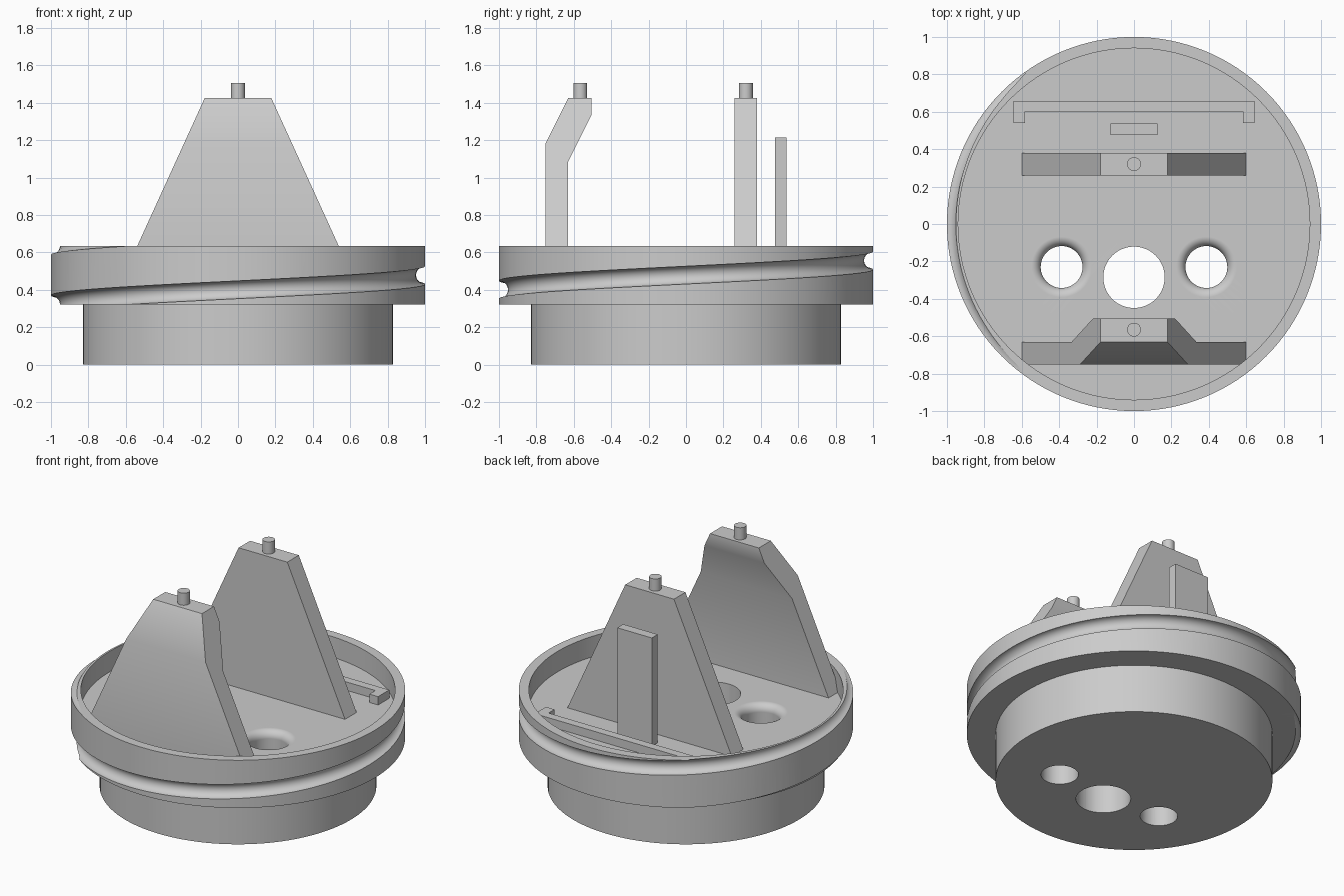
import bpy, bmesh
from math import sin, cos, pi, radians

if "Cube" in bpy.data.objects:
    bpy.data.objects.remove(bpy.data.objects["Cube"], do_unlink=True)

grey = bpy.data.materials.new("plain grey")
grey.use_nodes = True
grey.diffuse_color = (0.6, 0.6, 0.6, 1)
grey.node_tree.nodes["Principled BSDF"].inputs["Base Color"].default_value = (0.6, 0.6, 0.6, 1)

FLOOR, RIM, TOP = 0.5, 0.635, 1.425
SUNK = FLOOR - 0.01


def finish(bm, name):
    bmesh.ops.recalc_face_normals(bm, faces=bm.faces)
    mesh = bpy.data.meshes.new(name)
    bm.to_mesh(mesh)
    bm.free()
    mesh.materials.append(grey)
    obj = bpy.data.objects.new(name, mesh)
    bpy.context.collection.objects.link(obj)
    return obj


def revolve(name, profile, x=0, y=0, steps=128):
    """Spin a radius/height profile that starts and ends on the axis."""
    bm = bmesh.new()
    verts = [bm.verts.new((r, 0, z)) for r, z in profile]
    edges = [bm.edges.new(pair) for pair in zip(verts, verts[1:])]
    bmesh.ops.spin(bm, geom=verts + edges, cent=(0, 0, 0), axis=(0, 0, 1),
                   angle=2 * pi, steps=steps)
    bmesh.ops.remove_doubles(bm, verts=bm.verts, dist=0.0001)
    bmesh.ops.translate(bm, verts=bm.verts, vec=(x, y, 0))
    return finish(bm, name)


def rod(name, r, z0, z1, x=0, y=0, steps=32):
    return revolve(name, [(0, z0), (r, z0), (r, z1), (0, z1)], x, y, steps)


def extrude(name, outline, half_width):
    """Sweep a y/z outline across x, with half width as a function of z."""
    bm = bmesh.new()
    left, right = ([bm.verts.new((s * half_width(z), y, z)) for y, z in outline] for s in (1, -1))
    bm.faces.new(left)
    bm.faces.new(right[::-1])
    for i in range(len(outline)):
        bm.faces.new((left[i - 1], left[i], right[i], right[i - 1]))
    return finish(bm, name)


def smooth(obj):
    bpy.ops.object.select_all(action="DESELECT")
    obj.select_set(True)
    bpy.context.view_layer.objects.active = obj
    bpy.ops.object.shade_smooth_by_angle(angle=radians(30))


def helix_tube(name, radius, start, end, steps=200, sides=24):
    """Round tube that climbs once around the rim per turn."""
    bm = bmesh.new()
    rings = []
    for i in range(steps + 1):
        t = start + (end - start) * i / steps
        height = 0.4 + 0.3125 * t / (2 * pi)
        ring = []
        for k in range(sides):
            a = 2 * pi * (k + 0.5) / sides
            r = 1 + radius * cos(a)
            ring.append(bm.verts.new((r * sin(t), -r * cos(t), height + radius * sin(a))))
        rings.append(ring)
    for a, b in zip(rings, rings[1:]):
        for k in range(sides):
            bm.faces.new((a[k - 1], a[k], b[k], b[k - 1]))
    bm.faces.new(rings[0])
    bm.faces.new(rings[-1])
    return finish(bm, name)


# Stepped round base with a raised rim
base = revolve("base", [(0, 0), (0.828, 0), (0.828, 0.32), (1, 0.32), (1, RIM),
                        (0.94, RIM), (0.94, FLOOR), (0, FLOOR)])

# Spiral groove, centre hole and two holes with rounded mouths
cutters = [helix_tube("groove_cutter", 0.048, -pi, 2 * pi),
           rod("centre_hole_cutter", 0.164, -0.1, 0.8, 0, -0.285, 64)]
mouth = [(0.162 - 0.05 * cos(a), FLOOR - 0.05 + 0.05 * sin(a))
         for a in (pi / 2 * i / 8 for i in range(9))]
for side, x in (("left", 0.387), ("right", -0.387)):
    profile = [(0, -0.1), (0.112, -0.1)] + mouth + [(0.162, 0.8), (0, 0.8)]
    cutters.append(revolve(side + "_hole_cutter", profile, x, -0.23, 48))

bpy.context.view_layer.objects.active = base
for cutter in cutters:
    cutter.hide_render = True
    mod = base.modifiers.new("cut", "BOOLEAN")
    mod.operation = "DIFFERENCE"
    mod.solver = "EXACT"
    mod.object = cutter
    bpy.ops.object.modifier_apply(modifier=mod.name)
for cutter in cutters:
    bpy.data.objects.remove(cutter, do_unlink=True)
smooth(base)
weighted = base.modifiers.new("even_shading", "WEIGHTED_NORMAL")
weighted.keep_sharp = True


# Tapered uprights: straight one behind, cranked one in front
def taper(z):
    return 0.178 + (TOP - z) * 0.456


extrude("rear_upright", [(0.26, SUNK), (0.26, TOP), (0.38, TOP), (0.38, SUNK)], taper)
front = extrude("front_upright",
                [(-0.752, SUNK), (-0.752, 1.18), (-0.63, TOP), (-0.505, TOP),
                 (-0.505, 1.335), (-0.63, 1.085), (-0.63, SUNK)], taper)
smooth(front)

# Pins on top of the uprights
for name, y in (("rear_pin", 0.32), ("front_pin", -0.565)):
    smooth(rod(name, 0.037, TOP - 0.02, 1.505, 0, y))


# Flat post behind the rear upright
def block(name, y0, y1, top, half):
    return extrude(name, [(y0, SUNK), (y0, top), (y1, top), (y1, SUNK)], lambda z: half)


block("post", 0.475, 0.537, 1.215, 0.126)

# Low rail with a hook at each end
RAIL_TOP = 0.555
bm = bmesh.new()
plan = [(0.645, 0.657), (0.645, 0.54), (0.582, 0.54), (0.582, 0.602)]
plan += [(-x, y) for x, y in reversed(plan)]
face = bm.faces.new([bm.verts.new((x, y, SUNK)) for x, y in plan])
new = bmesh.ops.extrude_face_region(bm, geom=[face])["geom"]
bmesh.ops.translate(bm, verts=[v for v in new if isinstance(v, bmesh.types.BMVert)],
                    vec=(0, 0, RAIL_TOP - SUNK))
if not any(f.calc_center_median().z <= SUNK + 0.001 for f in bm.faces):
    bm.faces.new([v for v in bm.verts if v.co.z < FLOOR])
finish(bm, "hooked_rail")
